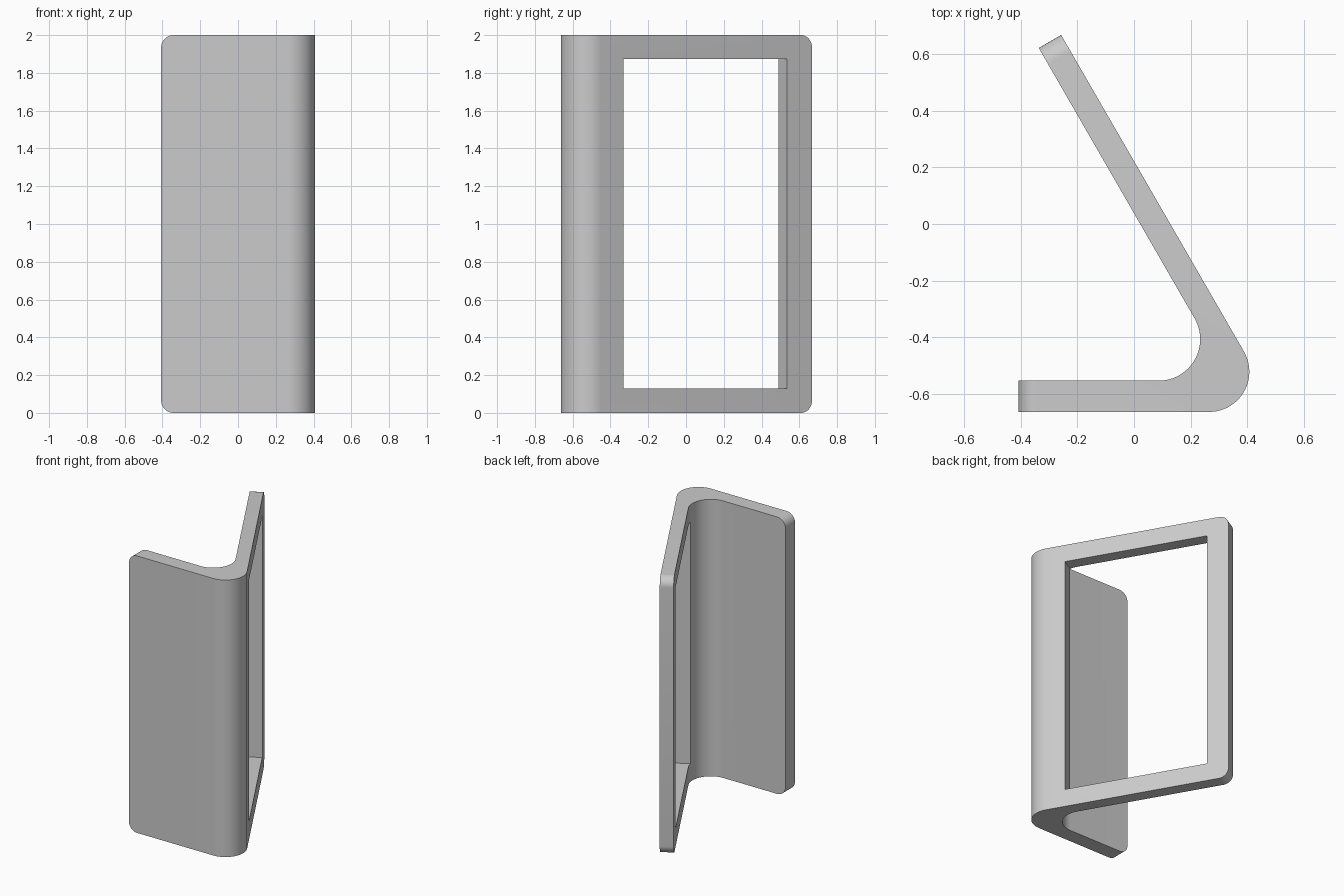
import bpy, bmesh, math
from mathutils import Vector

if "Cube" in bpy.data.objects:
    bpy.data.objects.remove(bpy.data.objects["Cube"], do_unlink=True)

HEIGHT = 2.0
ARM_DIR = Vector((-0.5, math.sqrt(3) / 2, 0))
ARM_NORMAL = Vector((math.sqrt(3) / 2, 0.5, 0))

grey = bpy.data.materials.new("plain grey")
grey.use_nodes = True
colour = (0.6, 0.6, 0.6, 1)
grey.diffuse_color = colour
grey.node_tree.nodes["Principled BSDF"].inputs["Base Color"].default_value = colour


def arc(cx, cy, radius, start, end, steps=24):
    angles = [math.radians(start + (end - start) * i / steps) for i in range(steps + 1)]
    return [(cx + radius * math.cos(a), cy + radius * math.sin(a)) for a in angles]


def add_object(name, bm):
    mesh = bpy.data.meshes.new(name)
    bmesh.ops.recalc_face_normals(bm, faces=bm.faces)
    bm.to_mesh(mesh)
    bm.free()
    mesh.materials.append(grey)
    obj = bpy.data.objects.new(name, mesh)
    bpy.context.collection.objects.link(obj)
    return obj


# Bent plate: plan outline extruded upward
plate_end = [(-0.407, -0.553), (-0.407, -0.663)]
arm_end = [(-0.257, 0.667), (-0.336, 0.621)]
outline = (plate_end + arc(0.265, -0.521, 0.142, -90, 30)
           + arm_end + arc(0.087, -0.4065, 0.1465, 30, -90))
bm = bmesh.new()
base = bm.faces.new([bm.verts.new((x, y, 0)) for x, y in outline])
top = bmesh.ops.extrude_face_region(bm, geom=[base])["geom"]
bmesh.ops.translate(bm, vec=(0, 0, HEIGHT),
                    verts=[v for v in top if isinstance(v, bmesh.types.BMVert)])


# Rounded corners on both free ends
def on_free_end(v):
    return v.co.x < -0.4 or v.co.y > 0.6


corners = [e for e in bm.edges
           if all(on_free_end(v) for v in e.verts)
           and abs(e.verts[0].co.z - e.verts[1].co.z) < 0.01]
bmesh.ops.bevel(bm, geom=corners, offset=0.066, segments=10, profile=0.5, affect='EDGES')
bracket = add_object("bent_bracket", bm)

# Window cutter, square to the arm
near_y, far_y, low_z, high_z = -0.332, 0.535, 0.13, 1.873
outer_face = Vector((0.388, -0.45, 0))


def on_arm(y):
    return outer_face + ARM_DIR * ((y - outer_face.y) / ARM_DIR.y)


bm = bmesh.new()
ring = [on_arm(near_y) + ARM_NORMAL * 0.1, on_arm(far_y) + ARM_NORMAL * 0.1,
        on_arm(far_y) - ARM_NORMAL * 0.2, on_arm(near_y) - ARM_NORMAL * 0.2]
face = bm.faces.new([bm.verts.new(p + Vector((0, 0, low_z))) for p in ring])
top = bmesh.ops.extrude_face_region(bm, geom=[face])["geom"]
bmesh.ops.translate(bm, vec=(0, 0, high_z - low_z),
                    verts=[v for v in top if isinstance(v, bmesh.types.BMVert)])
cutter = add_object("window_cutter", bm)

# Cut the window, then drop the cutter
cut = bracket.modifiers.new("window", 'BOOLEAN')
cut.operation = 'DIFFERENCE'
cut.solver = 'EXACT'
cut.object = cutter
bpy.ops.object.select_all(action='DESELECT')
bracket.select_set(True)
bpy.context.view_layer.objects.active = bracket
bpy.ops.object.modifier_apply(modifier=cut.name)
bpy.data.objects.remove(cutter, do_unlink=True)
bpy.ops.object.shade_smooth_by_angle(angle=math.radians(30))
